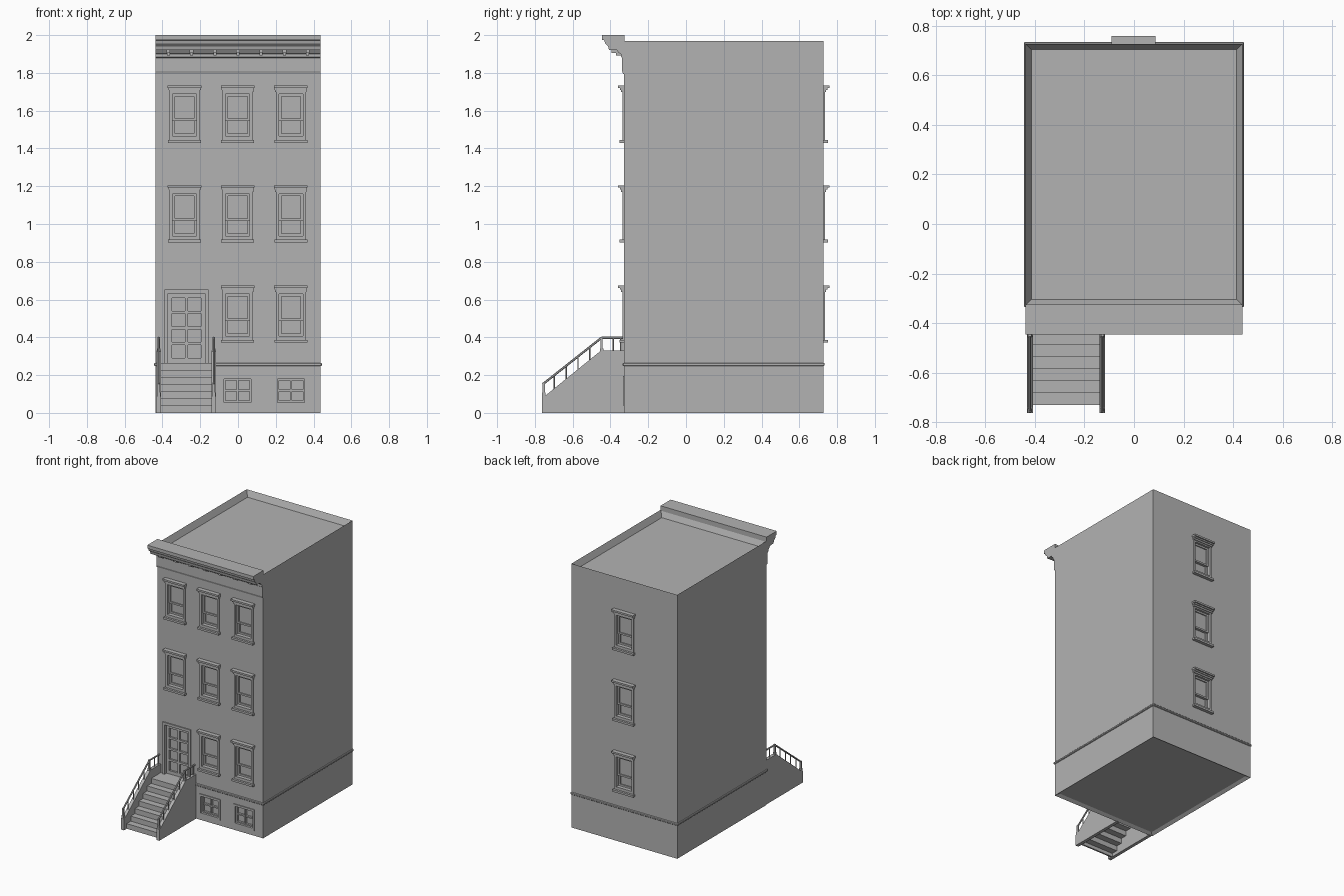
import bpy, bmesh
from mathutils import Matrix, Vector

if "Cube" in bpy.data.objects:
    bpy.data.objects.remove(bpy.data.objects["Cube"], do_unlink=True)

stone = bpy.data.materials.new("grey stone")
stone.use_nodes = True
GREY = (0.45, 0.45, 0.45, 1)
stone.diffuse_color = GREY
stone.node_tree.nodes["Principled BSDF"].inputs["Base Color"].default_value = GREY

HALF, FRONT, BACK, ROOF = 0.437, -0.328, 0.727, 1.97
LANDING = 0.265


def finish(bm, name):
    bmesh.ops.recalc_face_normals(bm, faces=bm.faces)
    mesh = bpy.data.meshes.new(name)
    bm.to_mesh(mesh)
    bm.free()
    mesh.materials.append(stone)
    obj = bpy.data.objects.new(name, mesh)
    bpy.context.collection.objects.link(obj)
    return obj


def box(bm, x0, x1, y0, y1, z0, z1):
    lo, hi = Vector((x0, min(y0, y1), z0)), Vector((x1, max(y0, y1), z1))
    mat = Matrix.Translation((lo + hi) / 2) @ Matrix.Diagonal((*(hi - lo), 1))
    return bmesh.ops.create_cube(bm, size=1, matrix=mat)["verts"]


def ring(bm, x0, x1, y0, y1, z0, z1, w):
    """Rectangular frame of bars w wide."""
    box(bm, x0, x0 + w, y0, y1, z0, z1)
    box(bm, x1 - w, x1, y0, y1, z0, z1)
    box(bm, x0 + w, x1 - w, y0, y1, z0, z0 + w)
    box(bm, x0 + w, x1 - w, y0, y1, z1 - w, z1)


def extrude(bm, profile, x0, x1):
    """Sweep a closed (y, z) profile along x."""
    face = bm.faces.new([bm.verts.new((x0, y, z)) for y, z in profile])
    geom = bmesh.ops.extrude_face_region(bm, geom=[face])["geom"]
    verts = [g for g in geom if isinstance(g, bmesh.types.BMVert)]
    bmesh.ops.translate(bm, verts=verts, vec=(x1 - x0, 0, 0))


def bar(bm, a, b, r, sides=6):
    a, b = Vector(a), Vector(b)
    turn = (b - a).to_track_quat("Z", "Y").to_matrix().to_4x4()
    bmesh.ops.create_cone(bm, cap_ends=True, segments=sides, radius1=r, radius2=r,
                          depth=(b - a).length, matrix=Matrix.Translation((a + b) / 2) @ turn)


# Window layout: x centre, sill height, wall y, outward direction
columns, rows = (-0.283, -0.002, 0.28), (0.372, 0.902, 1.43)
windows = [(x, z, FRONT, -1) for z in rows for x in columns
           if not (z == rows[0] and x == columns[0])]
windows += [(-0.002, z, BACK, 1) for z in rows]
cellar = columns[1:]

# Main block with sunken roof and underside
bm = bmesh.new()
box(bm, -HALF, HALF, FRONT, BACK, 0, ROOF)
for up, depth in ((1, -0.045), (-1, 0.015)):
    bm.normal_update()
    face = max(bm.faces, key=lambda f: f.calc_center_median().z * up)
    bmesh.ops.inset_region(bm, faces=[face], thickness=0.032)
    bmesh.ops.translate(bm, verts=face.verts, vec=(0, 0, depth))
house = finish(bm, "house_walls")

# Openings cut into the walls
bm = bmesh.new()
for x, z, wall, s in windows:
    box(bm, x - 0.066, x + 0.066, wall + s * 0.05, wall - s * 0.035, z + 0.033, z + 0.262)
for x in cellar:
    box(bm, x - 0.075, x + 0.075, FRONT - 0.05, FRONT + 0.03, 0.053, 0.183)
box(bm, -0.373, -0.173, FRONT - 0.05, FRONT + 0.04, LANDING, 0.635)
cutter = finish(bm, "opening_cutter")
cutter.hide_render = True
cut = house.modifiers.new("openings", "BOOLEAN")
cut.object, cut.solver = cutter, "EXACT"
bpy.context.view_layer.objects.active = house
bpy.ops.object.modifier_apply(modifier=cut.name)
bpy.data.objects.remove(cutter, do_unlink=True)


# Sash windows with casing, lintel and sill
def sash_window(x, z, wall, s):
    bm = bmesh.new()

    def out(d):
        return wall + s * d

    for side in (-1, 1):
        edges = sorted((x + side * 0.064, x + side * 0.079))
        box(bm, *edges, out(-0.03), out(0.008), z + 0.014, z + 0.272)
    box(bm, x - 0.064, x + 0.064, out(-0.03), out(0.008), z + 0.014, z + 0.035)
    box(bm, x - 0.064, x + 0.064, out(-0.03), out(0.008), z + 0.258, z + 0.272)
    # upper sash stands in front of the lower one
    ring(bm, x - 0.064, x + 0.064, out(-0.022), out(-0.008), z + 0.115, z + 0.258, 0.013)
    box(bm, x - 0.055, x + 0.055, out(-0.019), out(-0.016), z + 0.12, z + 0.25)
    ring(bm, x - 0.064, x + 0.064, out(-0.034), out(-0.02), z + 0.035, z + 0.128, 0.013)
    box(bm, x - 0.055, x + 0.055, out(-0.031), out(-0.028), z + 0.04, z + 0.12)
    # stepped lintel and sill
    box(bm, x - 0.083, x + 0.083, out(-0.01), out(0.015), z + 0.268, z + 0.28)
    box(bm, x - 0.086, x + 0.086, out(-0.01), out(0.022), z + 0.28, z + 0.29)
    box(bm, x - 0.089, x + 0.089, out(-0.01), out(0.032), z + 0.29, z + 0.303)
    box(bm, x - 0.087, x + 0.087, out(-0.01), out(0.024), z, z + 0.015)
    finish(bm, "sash_window")


for w in windows:
    sash_window(*w)

# Four-pane cellar windows
for x in cellar:
    bm = bmesh.new()
    ring(bm, x - 0.088, x + 0.088, FRONT - 0.006, FRONT + 0.02, 0.04, 0.196, 0.016)
    ring(bm, x - 0.072, x + 0.072, FRONT + 0.01, FRONT + 0.025, 0.056, 0.18, 0.009)
    box(bm, x - 0.005, x + 0.005, FRONT + 0.012, FRONT + 0.028, 0.06, 0.176)
    box(bm, x - 0.065, x + 0.065, FRONT + 0.013, FRONT + 0.028, 0.113, 0.123)
    finish(bm, "cellar_window")

# Double door with four rows of panels
bm = bmesh.new()
for x0, x1 in ((-0.389, -0.371), (-0.175, -0.157)):
    box(bm, x0, x1, FRONT - 0.008, FRONT + 0.035, LANDING, 0.652)
box(bm, -0.371, -0.175, FRONT - 0.008, FRONT + 0.035, 0.633, 0.652)
box(bm, -0.371, -0.175, FRONT + 0.03, FRONT + 0.038, LANDING, 0.633)
for x0, x1 in ((-0.371, -0.35), (-0.28, -0.266), (-0.196, -0.175)):
    box(bm, x0, x1, FRONT + 0.015, FRONT + 0.034, LANDING, 0.633)
for z0, z1 in ((LANDING, 0.29), (0.36, 0.375), (0.442, 0.457), (0.525, 0.54), (0.607, 0.633)):
    box(bm, -0.36, -0.185, FRONT + 0.016, FRONT + 0.034, z0, z1)
finish(bm, "front_door")

# Belt course around the house
bm = bmesh.new()
box(bm, -HALF - 0.007, HALF + 0.007, FRONT - 0.007, BACK + 0.007, 0.248, LANDING)
bmesh.ops.bevel(bm, geom=bm.edges[:], offset=0.004, segments=1, affect="EDGES")
finish(bm, "belt_course")

# Cornice with frieze and small brackets
bm = bmesh.new()
extrude(bm, [(FRONT + 0.003, 2.0), (-0.445, 2.0), (-0.445, 1.975), (-0.432, 1.972), (-0.428, 1.955),
             (-0.412, 1.94), (-0.408, 1.922), (-0.365, 1.92), (-0.355, 1.905), (-0.345, 1.9),
             (-0.345, 1.885), (-0.338, 1.88), (-0.338, 1.81), (-0.333, 1.795),
             (FRONT + 0.003, 1.795)], -0.438, 0.438)
finish(bm, "cornice")
bm = bmesh.new()
for i in range(7):
    x = (i - 3) * 0.123
    box(bm, x - 0.01, x + 0.01, -0.395, -0.34, 1.905, 1.922)
    box(bm, x - 0.008, x + 0.008, -0.37, -0.34, 1.892, 1.905)
finish(bm, "cornice_brackets")

# Stairs: hollow folded treads ending in a landing
STEPS, RUN = 7, 0.0485
RISE = LANDING / STEPS
top, under = [], []
for i in range(STEPS):
    y = -0.731 + i * RUN
    top += [(y, i * RISE), (y, (i + 1) * RISE)]
    under += [(y + 0.012, i * RISE - (0.012 if i else 0)), (y + 0.012, (i + 1) * RISE - 0.012)]
top.append((FRONT + 0.005, LANDING))
under.append((FRONT + 0.005, LANDING - 0.012))
bm = bmesh.new()
extrude(bm, top + under[::-1], -0.41, -0.135)
finish(bm, "stair_treads")

# Sloped side walls with iron railings
SLOPE_LOW, SLOPE_HIGH = (-0.74, 0.095), (-0.45, 0.33)


def wall_height(y):
    t = (y - SLOPE_LOW[0]) / (SLOPE_HIGH[0] - SLOPE_LOW[0])
    t = max(0, min(1, t))
    return SLOPE_LOW[1] + t * (SLOPE_HIGH[1] - SLOPE_LOW[1])


for side, x in (("right", -0.42), ("left", -0.128)):
    bm = bmesh.new()
    extrude(bm, [(-0.763, 0), (-0.763, 0.085), SLOPE_LOW, SLOPE_HIGH,
                 (FRONT + 0.003, 0.33), (FRONT + 0.003, 0)], x - 0.012, x + 0.012)
    finish(bm, side + "_stair_wall")
    bm = bmesh.new()
    path = [(x, -0.758, 0.152), (x, -0.447, 0.398), (x, FRONT, 0.398)]
    for a, b in zip(path, path[1:]):
        bar(bm, a, b, 0.006)
    for i in range(7):
        y = -0.697 + i * 0.0625 if i < 6 else -0.345
        z_top = min(0.398, 0.152 + (y + 0.758) * 0.79)
        bar(bm, (x, y, wall_height(y) - 0.004), (x, y, z_top), 0.0035)
    for y, z in ((-0.753, 0.16), (-0.447, 0.403)):
        box(bm, x - 0.006, x + 0.006, y - 0.006, y + 0.006, wall_height(y) - 0.015, z)
        box(bm, x - 0.009, x + 0.009, y - 0.009, y + 0.009, wall_height(y) - 0.015, wall_height(y) + 0.012)
    finish(bm, side + "_stair_railing")
